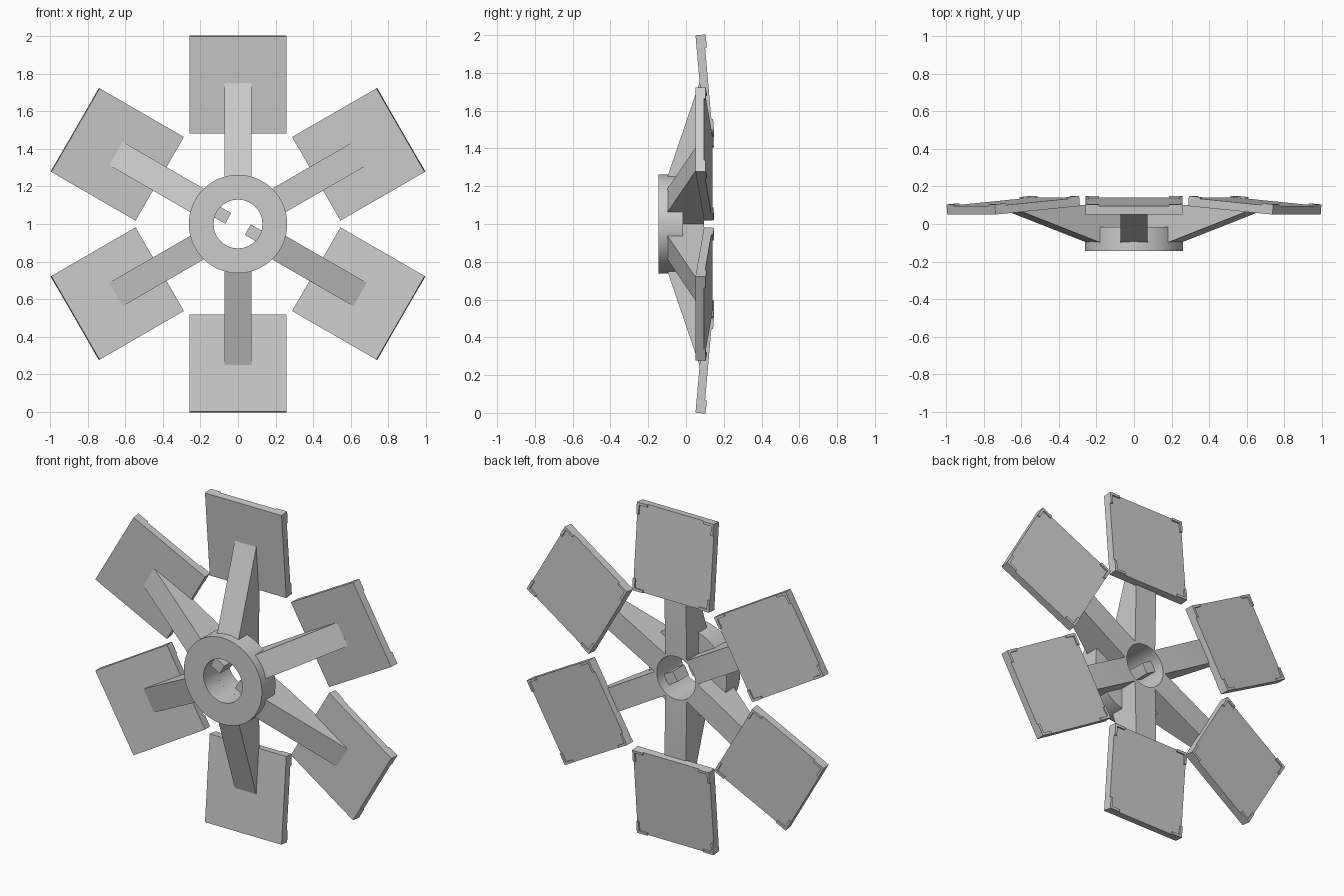
import bpy, bmesh, math
from mathutils import Matrix, Vector

if "Cube" in bpy.data.objects:
    bpy.data.objects.remove(bpy.data.objects["Cube"])

grey = bpy.data.materials.new("light_grey")
colour = (0.6, 0.6, 0.6, 1)
grey.diffuse_color = colour
grey.use_nodes = True
grey.node_tree.nodes["Principled BSDF"].inputs["Base Color"].default_value = colour

HOLE, RIM, HALF_ARM, HALF_PANEL = 0.13, 0.262, 0.072, 0.257
CENTRE = Vector((0, 0, 1))


def spoke_matrix(angle):
    """Turn a part built along +z about the hub axis."""
    return Matrix.Translation(CENTRE) @ Matrix.Rotation(math.radians(angle), 4, 'Y')


def loft(name, sections, matrix, closed=False):
    """Skin a row of matching outlines, capping the ends unless closed."""
    bm = bmesh.new()
    rows = [[bm.verts.new(p) for p in s] for s in sections]
    n = len(rows[0])
    pairs = list(zip(rows, rows[1:]))
    if closed:
        pairs.append((rows[-1], rows[0]))
    else:
        bm.faces.new(rows[0])
        bm.faces.new(rows[-1])
    for a, b in pairs:
        for i in range(n):
            j = (i + 1) % n
            bm.faces.new((a[i], a[j], b[j], b[i]))
    bmesh.ops.recalc_face_normals(bm, faces=bm.faces)
    mesh = bpy.data.meshes.new(name)
    bm.to_mesh(mesh)
    bm.free()
    mesh.materials.append(grey)
    obj = bpy.data.objects.new(name, mesh)
    obj.matrix_world = matrix
    bpy.context.collection.objects.link(obj)
    return obj


def smooth(obj):
    bpy.ops.object.select_all(action='DESELECT')
    obj.select_set(True)
    bpy.context.view_layer.objects.active = obj
    bpy.ops.object.shade_smooth_by_angle(angle=math.radians(30))


def block(name, x, y, z, matrix):
    """Box given by its ranges."""
    sections = [[(px, y[0], z[0]), (px, y[1], z[0]), (px, y[1], z[1]), (px, y[0], z[1])] for px in x]
    return loft(name, sections, matrix)


# Hub ring
steps = 64
ring = []
for k in range(steps):
    a = math.tau * k / steps
    ring.append([(r * math.sin(a), y, r * math.cos(a))
                 for r, y in ((HOLE, -0.145), (RIM, -0.145), (RIM, -0.015), (HOLE, -0.015))])
smooth(loft("hub_ring", ring, Matrix.Translation(CENTRE), closed=True))

# Two keys inside the hub bore
for i, angle in enumerate((120, 300)):
    block(f"hub_key_{i + 1}", (-0.032, 0.032), (-0.08, 0.03), (0.06, 0.135), spoke_matrix(angle))

# Six spokes, each with a tilted panel and corner brackets
for i in range(6):
    m = spoke_matrix(60 * i)

    # Tapered arm, its inner end rounded to the bore
    sections = []
    for k in range(9):
        w = HALF_ARM * (k / 4 - 1)
        inner = math.sqrt(HOLE ** 2 - w ** 2)
        profile = ((inner, -0.02), (0.23, -0.02), (0.23, -0.105),
                   (0.75, 0.072), (0.75, 0.085), (0.5, 0.105), (inner, 0.095))
        sections.append([(w, y, r) for r, y in profile])
    smooth(loft(f"arm_{i + 1}", sections, m))

    # Panel in its own tilted frame, front face at y = 0
    tilt = m @ Matrix.Translation((0, 0.073, 0.74)) @ Matrix.Rotation(math.radians(5), 4, 'X')
    block(f"panel_{i + 1}", (-HALF_PANEL, HALF_PANEL), (0, 0.045), (-0.26, 0.26), tilt)

    # L-shaped brackets on the back corners
    for n, (sx, sz) in enumerate(((-1, -1), (1, -1), (1, 1), (-1, 1))):
        c, d, t, length = HALF_PANEL, 0.26, 0.015, 0.07
        shape = ((c, d), (c - length, d), (c - length, d - t), (c - t, d - t),
                 (c - t, d - length), (c, d - length))
        outline = [[(sx * x, y, sz * z) for x, z in shape] for y in (0.044, 0.054)]
        loft(f"panel_{i + 1}_bracket_{n + 1}", outline, tilt)
